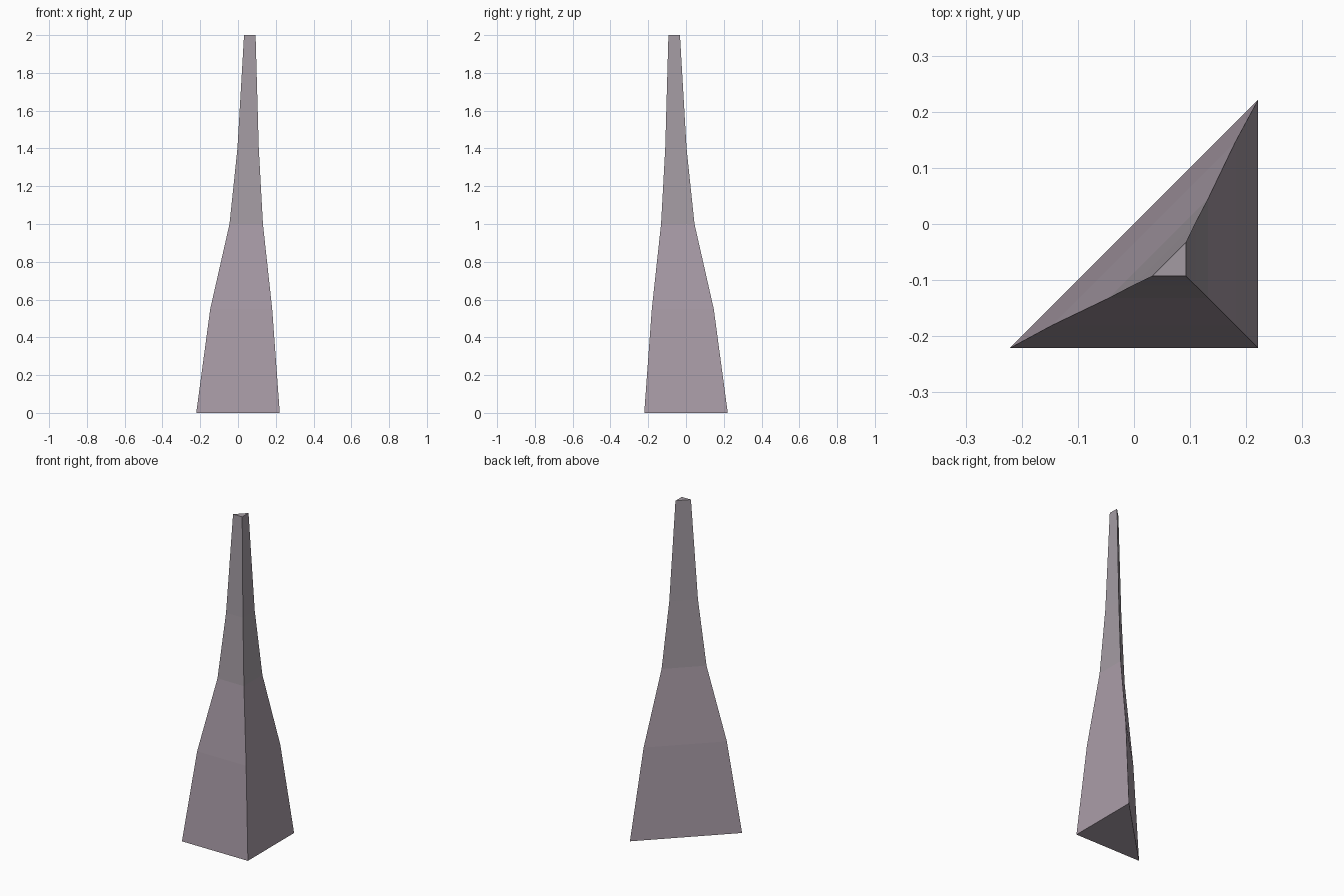
import bpy
import bmesh

if "Cube" in bpy.data.objects:
    bpy.data.objects.remove(bpy.data.objects["Cube"])


def material(name, rgb):
    m = bpy.data.materials.new(name)
    m.diffuse_color = (*rgb, 1.0)
    m.use_nodes = True
    m.node_tree.nodes["Principled BSDF"].inputs["Base Color"].default_value = m.diffuse_color
    return m


# Cross-sections from bottom to top: height, narrow end, right-angle corner
SECTIONS = [
    (0.00, -0.221, 0.221),
    (0.55, -0.147, 0.181),
    (1.00, -0.045, 0.132),
    (1.40, -0.003, 0.110),
    (2.00, 0.032, 0.093),
]

# Tapered spire with a right-triangle cross-section
bm = bmesh.new()
rings = [[bm.verts.new(p) for p in ((a, -b, z), (b, -b, z), (b, -a, z))]
         for z, a, b in SECTIONS]
for low, high in zip(rings, rings[1:]):
    for i in range(3):
        j = (i + 1) % 3
        bm.faces.new((low[i], low[j], high[j], high[i]))

# Base and top caps
bm.faces.new(rings[0][::-1])
bm.faces.new(rings[-1])
bmesh.ops.recalc_face_normals(bm, faces=bm.faces)

# Greyer stone above the waist
for f in bm.faces:
    f.material_index = 1 if f.calc_center_median().z > 1.0 else 0

mesh = bpy.data.meshes.new("spire")
bm.to_mesh(mesh)
bm.free()
mesh.materials.append(material("mauve grey", (0.40, 0.335, 0.39)))
mesh.materials.append(material("pale grey", (0.37, 0.33, 0.365)))
spire = bpy.data.objects.new("spire", mesh)
bpy.context.collection.objects.link(spire)
